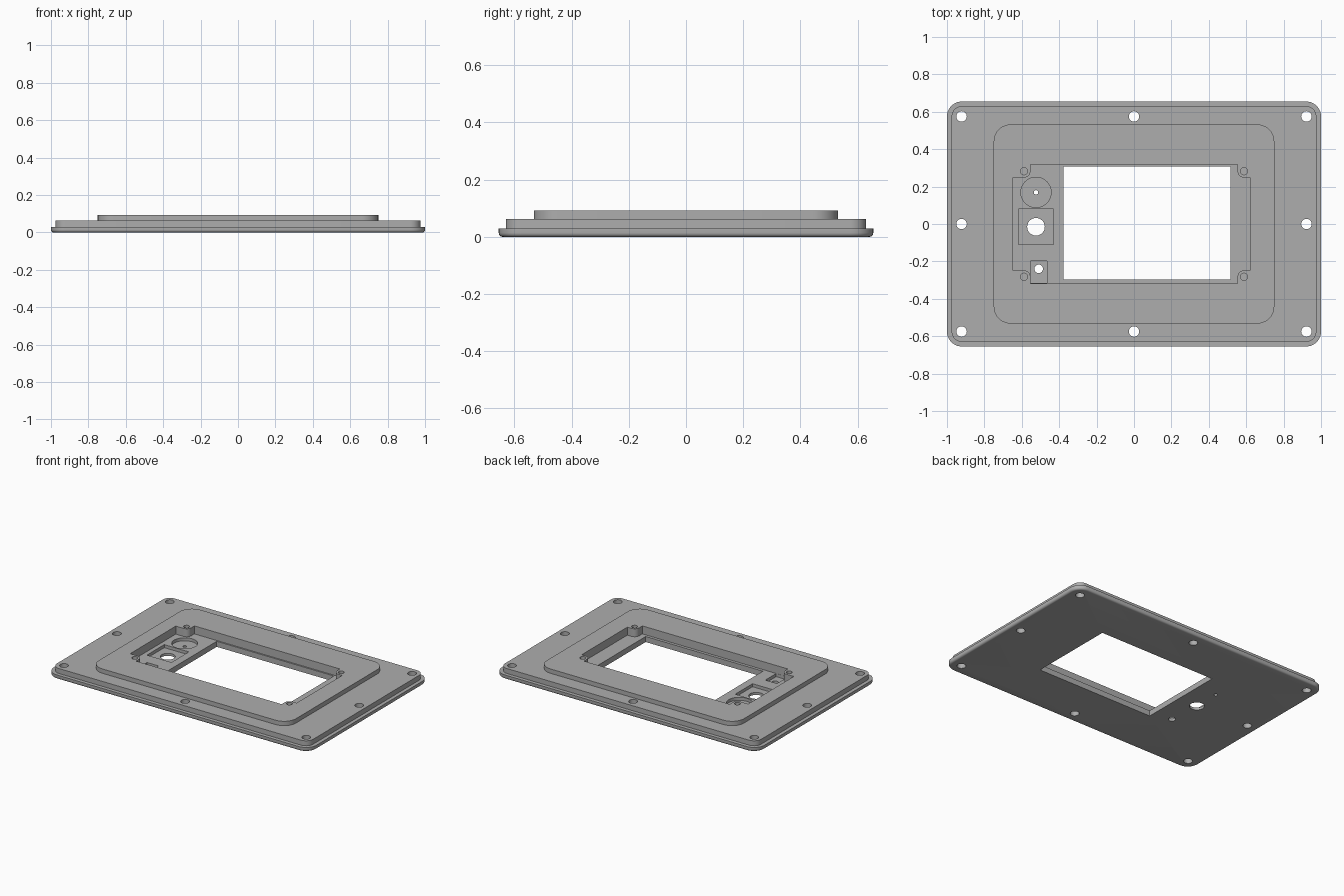
import bpy, bmesh, math

cube = bpy.data.objects.get("Cube")
if cube:
    bpy.data.objects.remove(cube, do_unlink=True)

# Material
grey = bpy.data.materials.new("plain_grey")
grey.use_nodes = True
colour = (0.42, 0.42, 0.42, 1)
grey.diffuse_color = colour
grey.node_tree.nodes["Principled BSDF"].inputs["Base Color"].default_value = colour


def arc(cx, cy, r, start, end, steps):
    """Points along an arc, angles in degrees."""
    angles = [math.radians(start + (end - start) * i / steps) for i in range(steps + 1)]
    return [(cx + r * math.cos(a), cy + r * math.sin(a)) for a in angles]


def rounded_rect(hx, hy, r):
    points = []
    for i, (sx, sy) in enumerate([(1, 1), (-1, 1), (-1, -1), (1, -1)]):
        points += arc(sx * (hx - r), sy * (hy - r), r, 90 * i, 90 * i + 90, 10)
    return points


def loft(name, sections):
    """Closed solid through (outline, height) sections of equal point count."""
    bm = bmesh.new()
    rings = [[bm.verts.new((x, y, z)) for x, y in outline] for outline, z in sections]
    n = len(rings[0])
    for low, high in zip(rings, rings[1:]):
        for i in range(n):
            j = (i + 1) % n
            bm.faces.new((low[i], low[j], high[j], high[i]))
    bm.faces.new(rings[0][::-1])
    bm.faces.new(rings[-1])
    bmesh.ops.recalc_face_normals(bm, faces=bm.faces)
    mesh = bpy.data.meshes.new(name)
    bm.to_mesh(mesh)
    bm.free()
    mesh.materials.append(grey)
    obj = bpy.data.objects.new(name, mesh)
    bpy.context.collection.objects.link(obj)
    return obj


# Stepped plate with a rounded lower edge
HX, HY, R, FILLET = 1.0, 0.655, 0.08, 0.014
sections = []
for i in range(5):
    a = math.radians(90 * i / 4)
    inset = FILLET * (1 - math.sin(a))
    sections.append((rounded_rect(HX - inset, HY - inset, R - inset), FILLET * (1 - math.cos(a))))
sections.append((rounded_rect(HX, HY, R), 0.029))
for hx, hy, r, low, high in [(0.975, 0.63, 0.055, 0.029, 0.063),
                             (0.75, 0.532, 0.09, 0.063, 0.093)]:
    outline = rounded_rect(hx, hy, r)
    sections += [(outline, low), (outline, high)]
plate = loft("stepped_bezel_plate", sections)

cutters = []
ABOVE, BELOW, FLOOR, RECESS = 0.2, -0.1, 0.038, 0.017


def cut(name, outline, bottom):
    cutter = loft(name + "_cutter", [(outline, bottom), (outline, ABOVE)])
    cutter.hide_render = True
    cutters.append(cutter)


def cut_box(name, x0, x1, y0, y1, bottom):
    cut(name, [(x0, y0), (x1, y0), (x1, y1), (x0, y1)], bottom)


def cut_round(name, x, y, r, bottom, steps=24):
    cut(name, arc(x, y, r, 0, 360, steps)[:-1], bottom)


# Pocket whose corners wrap around the rounded screw posts
PX, PY, PR = 0.588, 0.282, 0.034
right, left, top = 0.62, -0.647, 0.317
pocket = [(right, PY - PR)] + arc(PX, PY, PR, 270, 180, 6) + [(PX - PR, top)]
pocket += [(-PX + PR, top)] + arc(-PX, PY, PR, 0, -90, 6) + [(left, PY - PR)]
pocket += [(left, -PY + PR)] + arc(-PX, -PY, PR, 90, 0, 6) + [(-PX + PR, -top)]
pocket += [(PX - PR, -top)] + arc(PX, -PY, PR, 180, 90, 6) + [(right, -PY + PR)]
cut("pocket", pocket, FLOOR)

# Screen window
cut_box("window", -0.377, 0.515, -0.297, 0.307, BELOW)

# Recesses and holes beside the window
cut_round("round_recess", -0.524, 0.169, 0.081, RECESS, 48)
cut_round("pin_hole", -0.524, 0.169, 0.012, BELOW)
cut_box("square_recess", -0.617, -0.43, -0.109, 0.08, RECESS)
cut_round("button_hole", -0.524, -0.015, 0.047, BELOW, 40)
cut_box("small_recess", -0.553, -0.465, -0.316, -0.198, RECESS)
cut_round("sensor_hole", -0.51, -0.24, 0.023, BELOW)

# Blind screw holes in the posts
for sx in (-1, 1):
    for sy in (-1, 1):
        cut_round("post_hole", sx * PX, sy * PY, 0.019, FLOOR)

# Mounting holes around the rim
for ix in (-1, 0, 1):
    for iy in (-1, 0, 1):
        if ix or iy:
            cut_round("mounting_hole", ix * 0.922, iy * 0.575, 0.028, BELOW)

# Apply the cuts, then drop the cutters
for cutter in cutters:
    mod = plate.modifiers.new(cutter.name, "BOOLEAN")
    mod.operation = "DIFFERENCE"
    mod.solver = "EXACT"
    mod.object = cutter
bpy.context.view_layer.update()
result = bpy.data.meshes.new_from_object(plate.evaluated_get(bpy.context.evaluated_depsgraph_get()))
plate.modifiers.clear()
plate.data = result
for cutter in cutters:
    bpy.data.objects.remove(cutter, do_unlink=True)

bpy.ops.object.select_all(action="DESELECT")
plate.select_set(True)
bpy.context.view_layer.objects.active = plate
bpy.ops.object.shade_smooth_by_angle(angle=math.radians(30))
